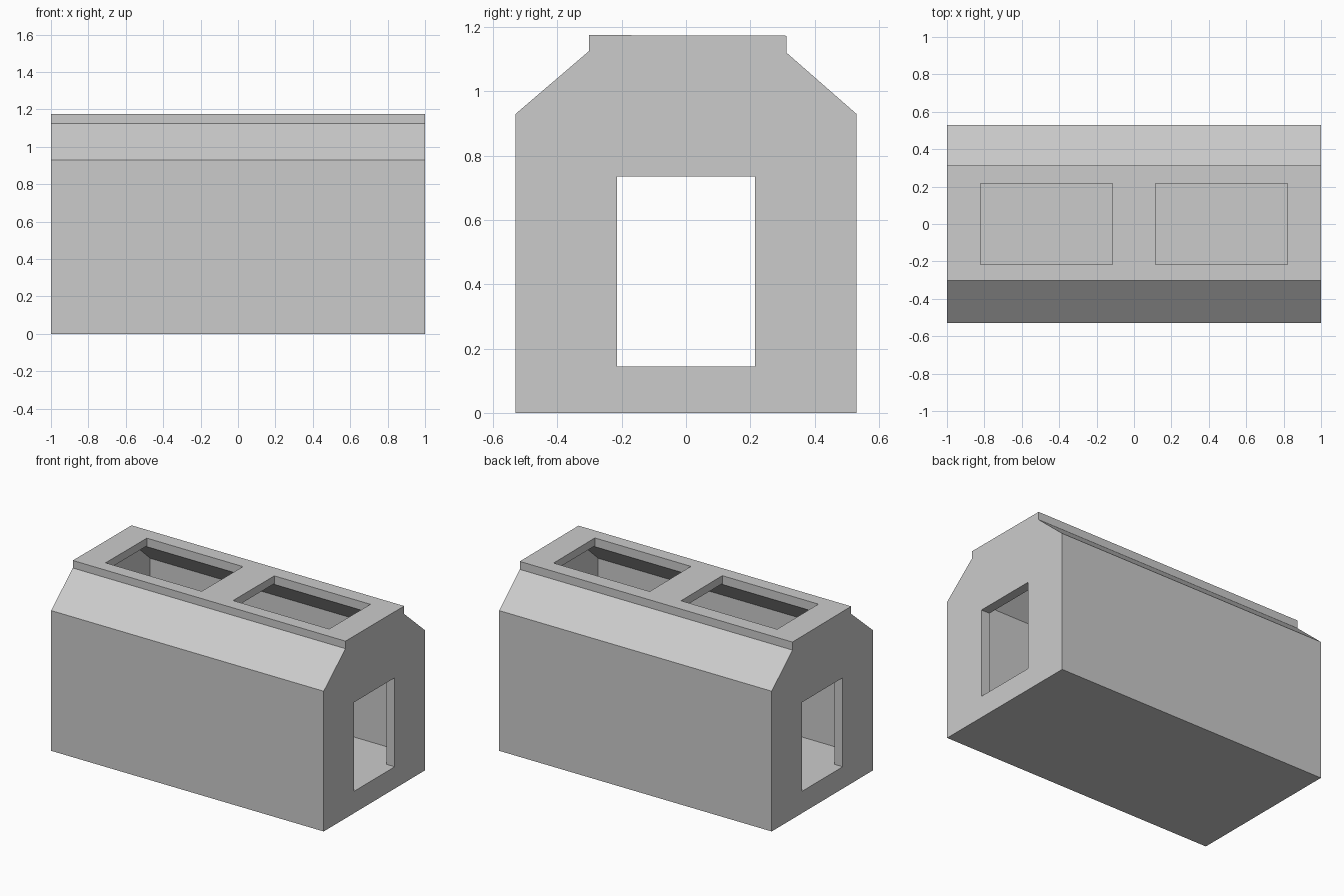
import bpy, bmesh

if "Cube" in bpy.data.objects:
    bpy.data.objects.remove(bpy.data.objects["Cube"])


def prism(name, profile, x0, x1):
    """Extrude a closed (y, z) profile along x."""
    bm = bmesh.new()
    face = bm.faces.new([bm.verts.new((x0, y, z)) for y, z in profile])
    ext = bmesh.ops.extrude_face_region(bm, geom=[face])
    verts = [v for v in ext["geom"] if isinstance(v, bmesh.types.BMVert)]
    bmesh.ops.translate(bm, verts=verts, vec=(x1 - x0, 0, 0))
    bmesh.ops.recalc_face_normals(bm, faces=bm.faces)
    mesh = bpy.data.meshes.new(name)
    bm.to_mesh(mesh)
    bm.free()
    obj = bpy.data.objects.new(name, mesh)
    bpy.context.collection.objects.link(obj)
    return obj


def rect(half_y, z0, z1):
    return [(-half_y, z0), (half_y, z0), (half_y, z1), (-half_y, z1)]


# Outer shell: straight walls, sloped eaves, raised flat roof
shell = prism("house_shell", [
    (-0.53, 0), (0.53, 0), (0.53, 0.93), (0.313, 1.12), (0.313, 1.173),
    (-0.302, 1.175), (-0.302, 1.125), (-0.53, 0.93)], -1, 1)

# Inner room with sloped ceiling, end-to-end doorways, two roof openings
cutters = [
    prism("room_cutter", [
        (-0.42, 0.145), (0.42, 0.145), (0.42, 0.93),
        (0.21, 1.122), (-0.21, 1.122), (-0.42, 0.93)], -0.938, 0.938),
    prism("doorway_cutter", rect(0.214, 0.145, 0.735), -1.2, 1.2),
]
for side, x0, x1 in (("left", -0.82, -0.115), ("right", 0.115, 0.82)):
    cutters.append(prism(side + "_roof_cutter", rect(0.216, 0.9, 1.4), x0, x1))

bpy.context.view_layer.objects.active = shell
for cutter in cutters:
    cutter.hide_render = True
    mod = shell.modifiers.new(cutter.name, "BOOLEAN")
    mod.operation = "DIFFERENCE"
    mod.solver = "EXACT"
    mod.object = cutter
    bpy.ops.object.modifier_apply(modifier=mod.name)
    bpy.data.objects.remove(cutter)
